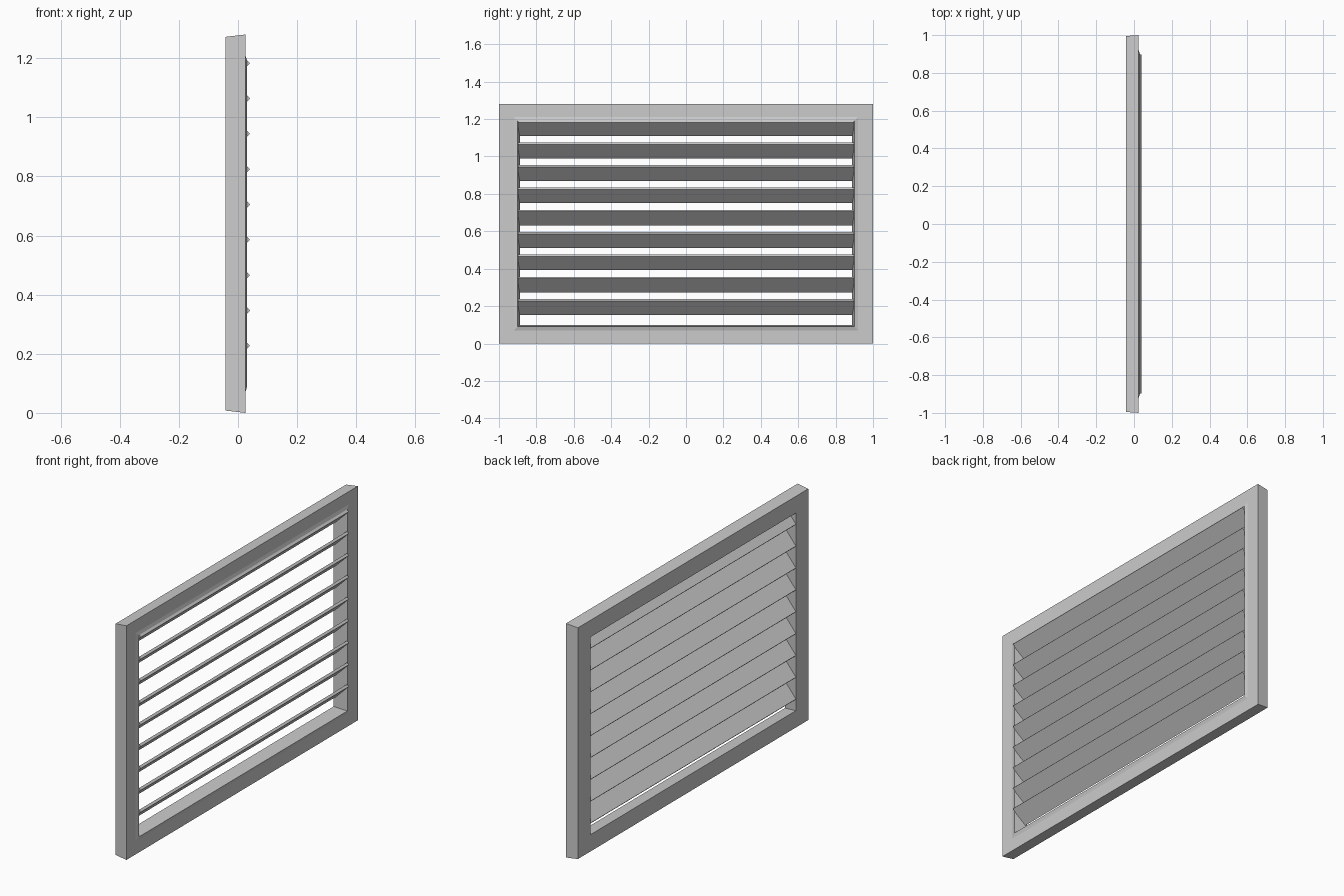
import bpy
import bmesh

if "Cube" in bpy.data.objects:
    bpy.data.objects.remove(bpy.data.objects["Cube"])

HALF_Y, HEIGHT = 1.0, 1.28


def make_object(name, bm):
    bmesh.ops.recalc_face_normals(bm, faces=bm.faces[:])
    mesh = bpy.data.meshes.new(name)
    bm.to_mesh(mesh)
    bm.free()
    obj = bpy.data.objects.new(name, mesh)
    bpy.context.collection.objects.link(obj)
    return obj


# Frame: cross-section (depth x, inset in y, inset in z) swept round a rectangle
section = [(0.025, 0, 0), (0.025, 0.08, 0.07), (0.031, 0.10, 0.09),
           (-0.043, 0.112, 0.10), (-0.043, 0.005, 0.008)]
bm = bmesh.new()
rings = []
for x, iy, iz in section:
    y, lo, hi = HALF_Y - iy, iz, HEIGHT - iz
    rings.append([bm.verts.new((x, *p)) for p in
                  [(-y, lo), (y, lo), (y, hi), (-y, hi)]])
for i, a in enumerate(rings):
    b = rings[(i + 1) % len(rings)]
    for j in range(4):
        k = (j + 1) % 4
        bm.faces.new((a[j], a[k], b[k], b[j]))
make_object("frame", bm)

# Slats: thin tilted boards, high edge towards +x
profile = [(0.041, -0.010), (0.031, 0.0), (-0.043, -0.074), (-0.033, -0.084)]
for n in range(9):
    top = 0.237 + n * 0.1195
    bm = bmesh.new()
    ends = [[bm.verts.new((x, y, top + z)) for x, z in profile]
            for y in (-0.898, 0.898)]
    for end in ends:
        bm.faces.new(end)
    for j in range(4):
        k = (j + 1) % 4
        bm.faces.new((ends[0][j], ends[0][k], ends[1][k], ends[1][j]))
    make_object(f"slat_{n + 1}", bm)
